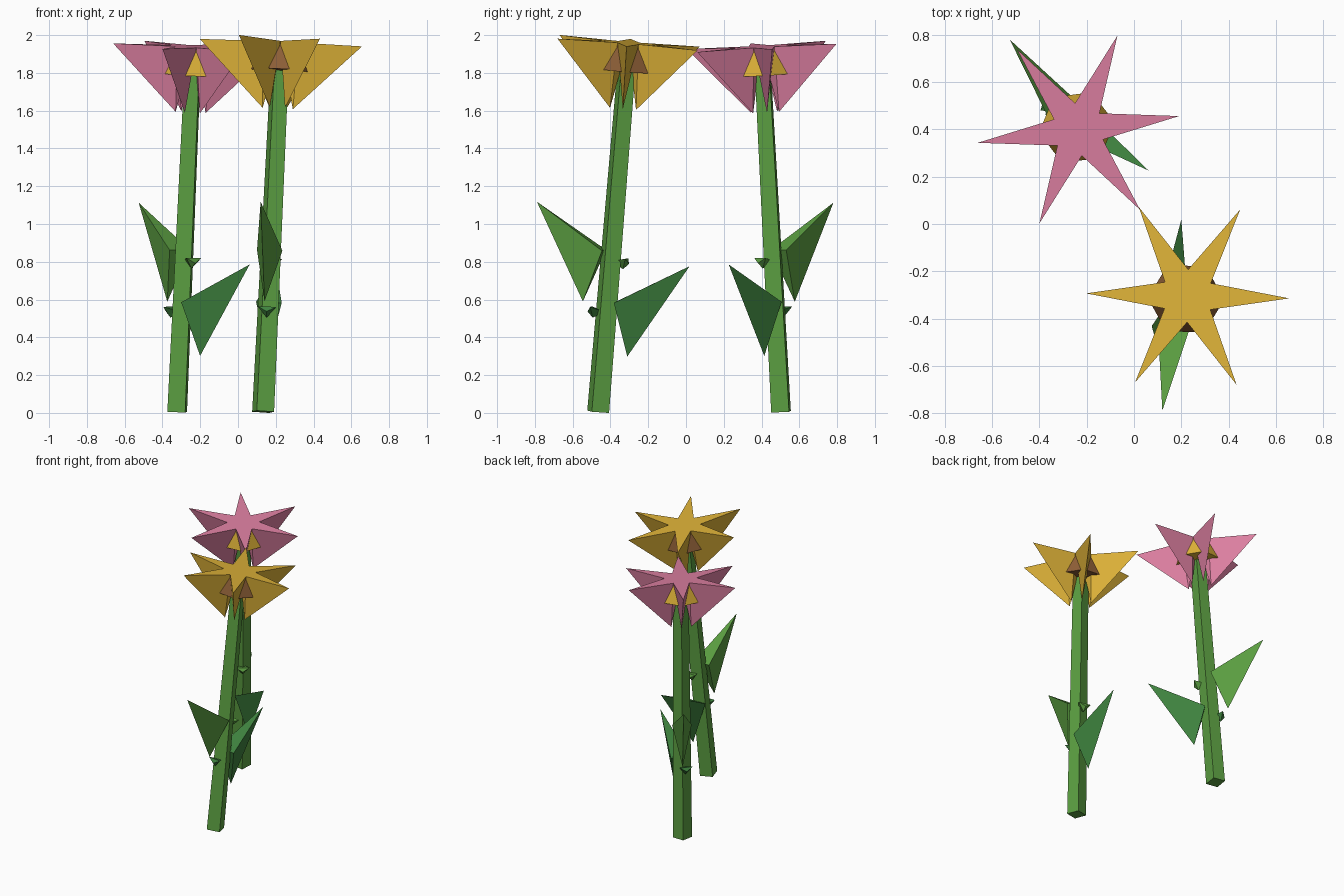
import bpy, bmesh
from math import cos, sin, radians
from mathutils import Vector, Matrix

if "Cube" in bpy.data.objects:
    bpy.data.objects.remove(bpy.data.objects["Cube"])


def srgb(r, g, b):
    def lin(c):
        c /= 255
        return c / 12.92 if c < 0.04 else ((c + 0.055) / 1.055) ** 2.4
    return (lin(r), lin(g), lin(b), 1)


def material(name, *rgb):
    m = bpy.data.materials.new(name)
    m.diffuse_color = srgb(*rgb)
    m.use_nodes = True
    m.node_tree.nodes["Principled BSDF"].inputs["Base Color"].default_value = m.diffuse_color
    return m


green = material("fresh_green", 92, 160, 66)
deep_green = material("deep_green", 62, 130, 62)
pink = material("pink", 222, 128, 162)
gold = material("gold", 222, 178, 56)
brown = material("brown", 142, 95, 55)


def polar(r, deg, z):
    return Vector((r * cos(radians(deg)), r * sin(radians(deg)), z))


def build(name, solids, mat, frame):
    """Make one object from convex point groups."""
    bm = bmesh.new()
    for pts in solids:
        vs = [bm.verts.new(p) for p in pts]
        bmesh.ops.convex_hull(bm, input=vs)
    bmesh.ops.dissolve_limit(bm, angle_limit=radians(0.5), verts=bm.verts, edges=bm.edges)
    bmesh.ops.recalc_face_normals(bm, faces=bm.faces)
    me = bpy.data.meshes.new(name)
    bm.to_mesh(me)
    bm.free()
    me.materials.append(mat)
    ob = bpy.data.objects.new(name, me)
    ob.matrix_world = frame
    bpy.context.collection.objects.link(ob)
    return ob


def frustum(r0, z0, r1, z1, n, turn):
    return [polar(r, turn + 360 * i / n, z) for r, z in ((r0, z0), (r1, z1)) for i in range(n)]


def leaf_points(height, deg):
    """Keeled blade in front of the stem, small stub poking out behind it."""
    blade = [(.42, 0, .28), (.13, 0, -.225), (.04, .068, .055), (.04, -.068, .055)]
    stub = [(0, 0, 0), (-.085, .05, .022), (-.085, -.05, .022), (-.1, 0, -.005), (-.07, 0, -.035)]
    turn = Matrix.Translation((0, 0, height)) @ Matrix.Rotation(radians(deg), 4, 'Z')
    return [[turn @ Vector(p) for p in part] for part in (blade, stub)]


def flower(label, foot, head, stem_turn, star_turn, leaf_turns, petal_mat, core_mat):
    # Leaning frame: origin at the stem foot, local z along the stem
    foot, head = Vector(foot), Vector(head)
    axis = (head - foot).normalized()
    top = (head - foot).length
    lean = Vector((0, 0, 1)).rotation_difference(axis).to_matrix().to_4x4()
    frame = Matrix.Translation(foot) @ lean

    # Tapered four-sided stem
    build(label + "_stem", [frustum(.067, 0, .055, top - .1, 4, stem_turn)], green, frame)

    # Upper and lower leaf
    build(label + "_upper_leaf", leaf_points(.80, leaf_turns[0]), green, frame)
    build(label + "_lower_leaf", leaf_points(.53, leaf_turns[1]), deep_green, frame)

    # Six keeled petals forming a flat-topped star
    petals = []
    for i in range(6):
        a = star_turn + 60 * i
        petals.append([polar(.43, a, top), polar(.112, a + 30, top), polar(.112, a - 30, top),
                       polar(0, 0, top), polar(.08, a, top - .35)])
    build(label + "_petals", petals, petal_mat, frame)

    # Six-sided core showing between the petals
    build(label + "_core", [frustum(.162, top - .15, .122, top - .012, 6, star_turn)],
          core_mat, frame)


flower("pink_flower", (-.322, .503, .006), (-.235, .40, 1.94), 39, 7.5, (127, -34), pink, gold)
flower("gold_flower", (.133, -.465, .006), (.227, -.304, 1.96), -30, -1.3, (-99, 86), gold, brown)
